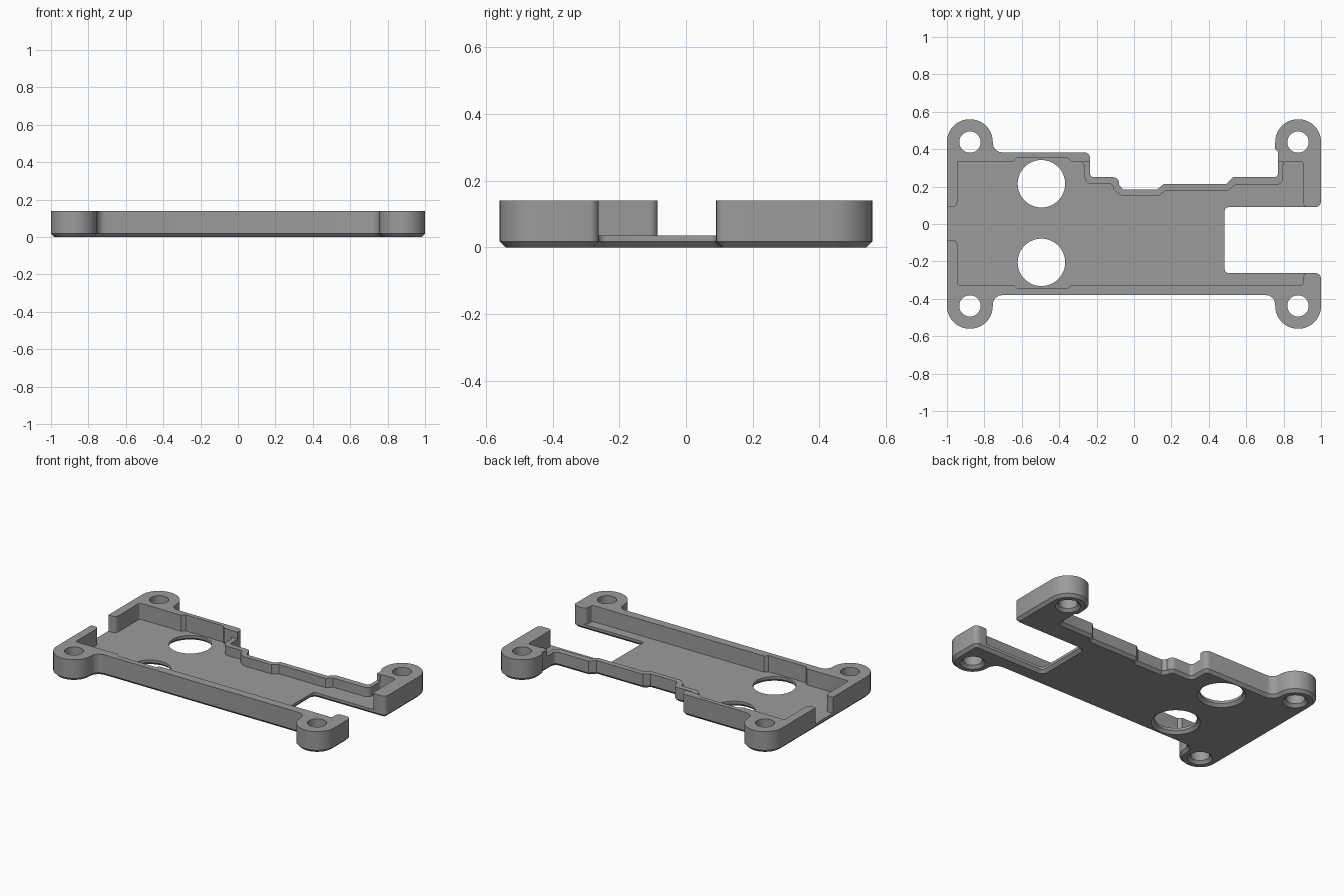
import bpy, bmesh, math
from mathutils import Vector

if "Cube" in bpy.data.objects:
    bpy.data.objects.remove(bpy.data.objects["Cube"])

grey = bpy.data.materials.new("mid grey")
grey.diffuse_color = (0.33, 0.33, 0.33, 1)
grey.use_nodes = True
grey.node_tree.nodes["Principled BSDF"].inputs["Base Color"].default_value = grey.diffuse_color


def rounded(points):
    """Counter-clockwise loop from (x, y, corner radius) points."""
    out = []
    n = len(points)
    for i, (x, y, r) in enumerate(points):
        p = Vector((x, y))
        a = (Vector(points[i - 1][:2]) - p).normalized()
        b = (Vector(points[(i + 1) % n][:2]) - p).normalized()
        if r == 0:
            out.append(p)
            continue
        seg = 10 if r > .1 else 4
        half = a.angle(b) / 2
        t = r / math.tan(half)
        c = p + (a + b).normalized() * (r / math.sin(half))
        start = p + a * t - c
        sweep = math.pi - 2 * half
        if a.x * b.y - a.y * b.x > 0:
            sweep = -sweep
        for k in range(seg + 1):
            ang = sweep * k / seg
            ca, sa = math.cos(ang), math.sin(ang)
            out.append(c + Vector((start.x * ca - start.y * sa,
                                   start.x * sa + start.y * ca)))
    return out


def inset(loop, d):
    """Move a counter-clockwise loop inward by d."""
    res = []
    for i, p in enumerate(loop):
        u = (p - loop[i - 1]).normalized()
        v = (loop[(i + 1) % len(loop)] - p).normalized()
        m = Vector((-u.y, u.x)) + Vector((-v.y, v.x))
        res.append(p + m * (2 * d / m.length_squared))
    return res


def circle(x, y, r, n=48):
    return [Vector((x + r * math.cos(2 * math.pi * k / n),
                    y + r * math.sin(2 * math.pi * k / n))) for k in range(n)]


def loft(name, rings):
    """Closed solid through (loop, z) rings, from bottom to top."""
    bm = bmesh.new()
    vs = [[bm.verts.new((p.x, p.y, z)) for p in loop] for loop, z in rings]
    n = len(vs[0])
    caps = [bm.faces.new(vs[0][::-1]), bm.faces.new(vs[-1])]
    for lo, hi in zip(vs, vs[1:]):
        for i in range(n):
            j = (i + 1) % n
            bm.faces.new((lo[i], lo[j], hi[j], hi[i]))
    bm.normal_update()
    bmesh.ops.triangulate(bm, faces=caps, ngon_method='EAR_CLIP')
    me = bpy.data.meshes.new(name)
    bm.to_mesh(me)
    bm.free()
    me.materials.append(grey)
    ob = bpy.data.objects.new(name, me)
    bpy.context.collection.objects.link(ob)
    return ob


def cut(body, cutter):
    """Subtract the cutter, with a second solver in reserve."""
    mod = body.modifiers.new("cut", 'BOOLEAN')
    mod.operation = 'DIFFERENCE'
    mod.object = cutter
    before = len(body.data.vertices)
    for solver in ('MANIFOLD', 'EXACT'):
        mod.solver = solver
        dg = bpy.context.evaluated_depsgraph_get()
        dg.update()
        me = bpy.data.meshes.new_from_object(body.evaluated_get(dg))
        if len(me.vertices) not in (0, before):
            break
    body.modifiers.remove(mod)
    body.data = me
    bpy.data.objects.remove(cutter, do_unlink=True)


HEIGHT, FLOOR, LOW, BEVEL = 0.14, 0.035, 0.095, 0.018
B = 0.121   # corner lug radius

# Outer outline with four round lugs, a stepped back edge and a side notch
outline = rounded([
    (-1, -.56, B), (-.755, -.56, B), (-.755, -.38, .05), (.755, -.38, .05),
    (.755, -.56, B), (1, -.56, B), (1, -.262, .03), (.485, -.262, .02),
    (.485, .09, .02), (1, .09, .03), (1, .56, B), (.755, .56, B),
    (.755, .40, 0), (.77, .385, 0), (.77, .25, .02), (.53, .25, 0),
    (.495, .215, 0), (.16, .215, 0), (.125, .185, 0), (-.06, .185, 0),
    (-.08, .21, 0), (-.08, .25, .03), (-.235, .25, .02), (-.235, .383, .03),
    (-.755, .383, .05), (-.755, .56, B), (-1, .56, B)])
tray = loft("tray", [(inset(outline, BEVEL), 0), (outline, BEVEL), (outline, HEIGHT)])

# Inner pocket, open at the left gap and at the right notch
pocket = rounded([
    (-.945, -.325, .01), (-.645, -.325, 0), (-.625, -.345, 0), (-.355, -.345, 0),
    (-.335, -.325, 0), (.905, -.325, .01), (.905, -.261, .025), (1.1, -.261, 0),
    (1.1, .089, 0), (.905, .089, .025), (.905, .335, .015), (.797, .335, .025),
    (.797, .21, .035), (.54, .21, 0), (.505, .18, 0), (.17, .18, 0),
    (.135, .153, 0), (-.07, .153, .03), (-.11, .185, 0), (-.115, .215, .02),
    (-.265, .215, .04), (-.265, .335, .03), (-.335, .335, 0), (-.355, .355, 0),
    (-.625, .355, 0), (-.645, .335, 0), (-.945, .335, .01), (-.945, .091, .025),
    (-1.1, .091, 0), (-1.1, -.085, 0), (-.945, -.085, .025)])
cut(tray, loft("pocket_cutter", [(pocket, FLOOR), (pocket, 0.3)]))

# Lower rim along the stepped back edge
rim = rounded([(-.29, .1, 0), (.80, .1, 0), (.80, .332, 0), (-.29, .332, 0)])
cut(tray, loft("rim_cutter", [(rim, LOW), (rim, 0.3)]))

# Screw holes and large floor holes, chamfered underneath
holes = [(sx * .877, sy * .438, .057) for sx in (-1, 1) for sy in (-1, 1)]
holes += [(-.495, .215, .127), (-.495, -.205, .127)]
for x, y, r in holes:
    wide, bore = circle(x, y, r + .036), circle(x, y, r)
    cut(tray, loft("hole_cutter", [(wide, -.018), (bore, .018), (bore, .3)]))

# Smooth curved walls, crisp edges
bpy.ops.object.select_all(action='DESELECT')
tray.select_set(True)
bpy.context.view_layer.objects.active = tray
bpy.ops.object.shade_smooth_by_angle(angle=math.radians(25))
